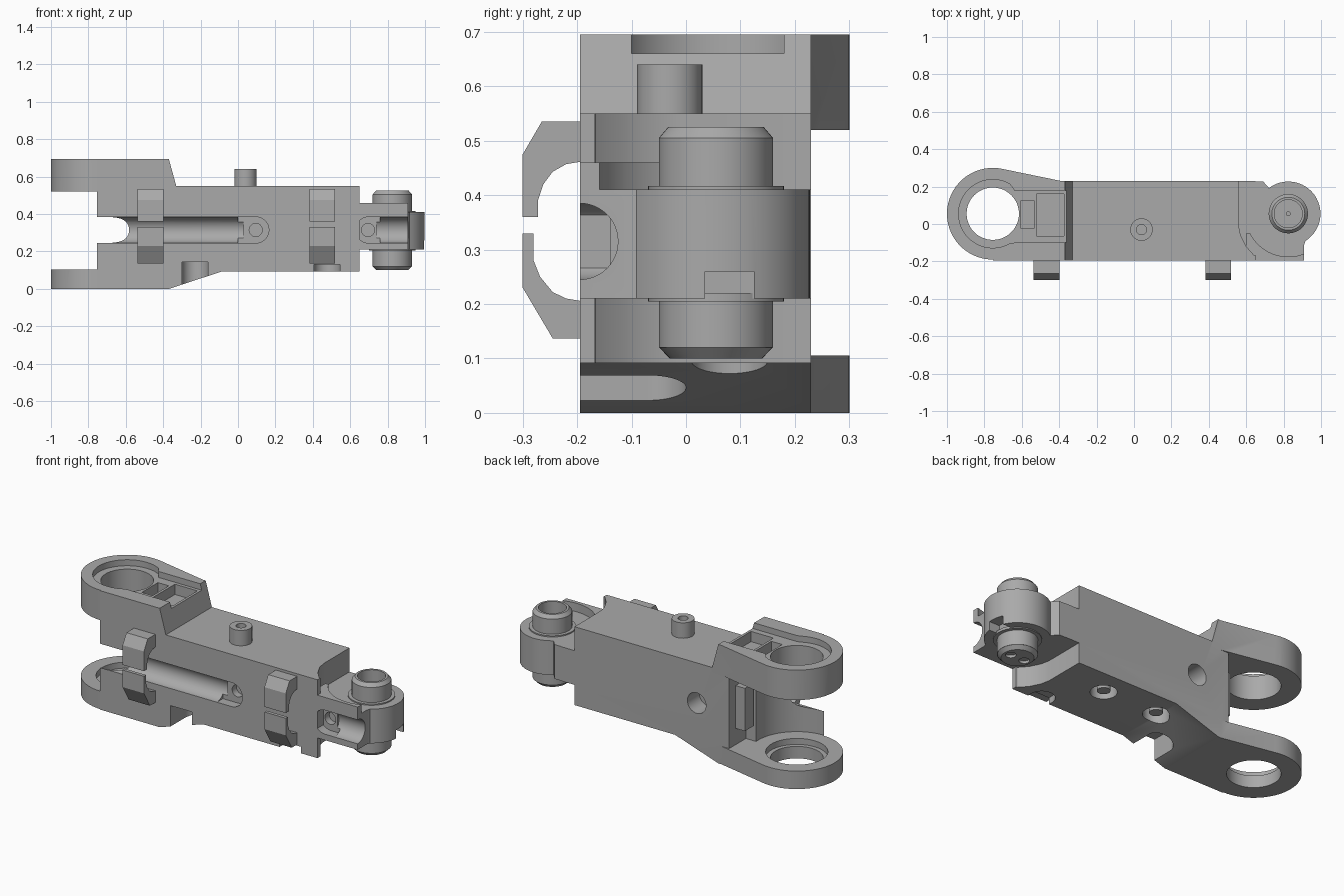
import bpy, bmesh, math

cube = bpy.data.objects.get("Cube")
if cube:
    bpy.data.objects.remove(cube)

grey = bpy.data.materials.new("plain grey")
grey.use_nodes = True
colour = (0.4, 0.4, 0.4, 1)
grey.diffuse_color = colour
grey.node_tree.nodes["Principled BSDF"].inputs["Base Color"].default_value = colour

EAR = (-0.755, 0.055)   # axis of the forked end
PIN = (0.825, 0.055)    # axis of the pin end
FRONT, BACK = -0.195, 0.23


def finish(name, bm):
    bmesh.ops.recalc_face_normals(bm, faces=bm.faces)
    mesh = bpy.data.meshes.new(name)
    bm.to_mesh(mesh)
    bm.free()
    mesh.materials.append(grey)
    ob = bpy.data.objects.new(name, mesh)
    bpy.context.collection.objects.link(ob)
    return ob


def prism(name, points, axis, lo, hi):
    """Extrude a flat outline along an axis."""
    place = {"x": lambda a, b, h: (h, a, b),
             "y": lambda a, b, h: (a, h, b),
             "z": lambda a, b, h: (a, b, h)}[axis]
    bm = bmesh.new()
    rings = [[bm.verts.new(place(a, b, h)) for a, b in points] for h in (lo, hi)]
    bm.faces.new(rings[0])
    bm.faces.new(rings[1])
    n = len(points)
    for i in range(n):
        j = (i + 1) % n
        bm.faces.new((rings[0][i], rings[0][j], rings[1][j], rings[1][i]))
    return finish(name, bm)


def arc(centre, r, start, end, n=32):
    angles = [math.radians(start + (end - start) * i / n) for i in range(n + 1)]
    return [(centre[0] + r * math.cos(t), centre[1] + r * math.sin(t)) for t in angles]


def rod(name, centre, r, axis, lo, hi, n=48):
    return prism(name, arc(centre, r, 0, 360, n)[:-1], axis, lo, hi)


def box(name, x, y, z):
    return prism(name, [(x[0], y[0]), (x[1], y[0]), (x[1], y[1]), (x[0], y[1])], "z", *z)


def lathe(name, centre, profile, n=48):
    """Turn a closed (radius, height) profile around an upright axis."""
    bm = bmesh.new()
    rings = []
    for i in range(n):
        t = 2 * math.pi * i / n
        rings.append([bm.verts.new((centre[0] + r * math.cos(t), centre[1] + r * math.sin(t), z))
                      for r, z in profile])
    m = len(profile)
    for i in range(n):
        a, b = rings[i], rings[(i + 1) % n]
        for k in range(m):
            q = (k + 1) % m
            bm.faces.new((a[k], b[k], b[q], a[q]))
    return finish(name, bm)


def combine(ob, tools, operation):
    for tool in tools:
        mod = ob.modifiers.new("combine", "BOOLEAN")
        mod.operation = operation
        mod.solver = "EXACT"
        mod.object = tool
        bpy.context.view_layer.objects.active = ob
        bpy.ops.object.modifier_apply(modifier=mod.name)
        bpy.data.objects.remove(tool)


# Main body with stepped top and sloped underside
body = prism("link_body", [(-0.755, 0), (-0.37, 0), (-0.09, 0.092), (0.65, 0.092), (0.65, 0.55),
                           (-0.33, 0.55), (-0.37, 0.695), (-0.755, 0.695)], "y", FRONT, BACK)

# Fork ears: rounded end, tapering towards the body
ear_plan = arc(EAR, 0.245, 78, 270) + [(-0.38, EAR[1] - 0.245), (-0.38, 0.228)]
ears = [prism("ear", ear_plan, "z", lo, hi) for lo, hi in ((0, 0.105), (0.52, 0.695))]
combine(body, ears, "UNION")

# Space between the ears, bores and the recess on top
cuts = [rod("cut", EAR, 0.25, "z", 0.105, 0.52, 64),
        box("cut", (-1.1, -0.44), (EAR[1] + 0.02, 0.4), (0.105, 0.52)),
        rod("cut", EAR, 0.14, "z", -0.1, 0.8),
        rod("cut", EAR, 0.165, "z", 0.07, 0.2),
        prism("cut", arc(EAR, 0.183, 60, 300) + [(-0.64, -0.1), (-0.2, -0.1), (-0.2, 0.18),
                                                 (-0.64, 0.18)], "z", 0.66, 0.8),
        box("cut", (-0.52, -0.375), (-0.065, 0.16), (0.6, 0.8)),
        box("cut", (-0.605, -0.535), (-0.025, 0.125), (0.6, 0.8))]

# Swing clearance at the pin end of both decks
sweep = [(0.56, 0.3), (0.56, -0.01), (0.57, -0.06), (0.6, -0.12), (0.64, -0.165),
         (0.7, -0.18), (1, -0.18), (1, 0.3)]
cuts += [prism("cut", sweep, "z", 0.41, 0.8), prism("cut", sweep, "z", -0.1, 0.21)]

# Long groove on the front with a rounded end
cuts += [rod("cut", (FRONT, 0.315), 0.07, "x", -0.9, 0.03),
         prism("cut", arc((0.095, 0.315), 0.07, -90, 90) + [(-0.0, 0.385), (-0.0, 0.245)],
               "y", -0.3, -0.14),
         rod("cut", (0.095, 0.315), 0.035, "y", -0.2, -0.1)]

# Notches and wells under the body, round hole in the back
for x, end, top in ((-0.23, -0.07, 0.145), (0.475, -0.17, 0.13)):
    cuts.append(prism("cut", arc((x, end), 0.07, 0, 180) + [(x - 0.07, -0.3), (x + 0.07, -0.3)],
                      "z", -0.1, top))
wells = (-0.08, 0.27)
cuts += [rod("cut", (x, 0.08), 0.07, "z", -0.1, 0.16) for x in wells]
cuts.append(rod("cut", (-0.23, 0.315), 0.06, "y", 0.12, 0.4))
combine(body, cuts, "DIFFERENCE")
parts = [body]

# Stop block inside the fork
parts.append(box("fork_stop", (-0.5, -0.43), (0.09, 0.17), (0.2, 0.45)))

# Small posts in the wells
for x in wells:
    parts.append(rod("well_post", (x, 0.08), 0.035, "z", 0.1, 0.17))

# Tongue with the round eye
tongue_plan = ([(0.5, 0.228), (0.69, 0.228)] + arc(PIN, 0.172, 127, -58) +
               [(0.91, -0.11), (0.91, FRONT), (0.5, FRONT)])
tongue = prism("tongue", tongue_plan, "z", 0.21, 0.41)
combine(tongue, [
    rod("cut", (FRONT, 0.315), 0.07, "x", 0.74, 1.1),
    prism("cut", arc((0.7, 0.315), 0.07, 90, 270) + [(0.76, 0.245), (0.76, 0.385)],
          "y", -0.3, -0.14),
    rod("cut", (0.695, 0.315), 0.035, "y", -0.2, -0.1),
    box("cut", (0.93, 1.1), (0.035, 0.125), (0.1, 0.26))], "DIFFERENCE")
parts.append(tongue)

# Raised rim along the front of the tongue
rim = box("tongue_rim", (0.6, 0.91), (FRONT, -0.05), (0.4, 0.46))
combine(rim, [rod("cut", PIN, 0.23, "z", 0.3, 0.6, 64)], "DIFFERENCE")
parts.append(rim)

# Upper and lower hollow pins with chamfered tips and collars
parts.append(lathe("upper_pin", PIN, [(0.125, 0.4), (0.125, 0.417), (0.105, 0.417), (0.105, 0.505),
                                      (0.088, 0.525), (0.075, 0.525), (0.075, 0.43), (0.01, 0.43),
                                      (0.01, 0.4)]))
lower = rod("lower_pin", PIN, 0.105, "z", 0.12, 0.22)
tip = lathe("lower_pin_tip", PIN, [(0.105, 0.121), (0.085, 0.1), (0.001, 0.1), (0.001, 0.121)])
for side in (-1, 1):
    hole = rod("cut", (PIN[0] + side * 0.045, PIN[1]), 0.028, "z", 0.05, 0.115, 24)
    combine(tip, [hole], "DIFFERENCE")
parts += [lower, tip, rod("lower_collar", PIN, 0.125, "z", 0.205, 0.22)]

# Hollow post on the top deck
parts.append(lathe("top_post", (0.04, -0.03), [(0.06, 0.54), (0.06, 0.64), (0.027, 0.64),
                                               (0.027, 0.56), (0.001, 0.56), (0.001, 0.54)]))

# Two pairs of hooked cable clips on the front
upper_hook = [(-0.19, 0.535), (-0.265, 0.535), (-0.3, 0.475), (-0.3, 0.36), (-0.272, 0.36),
              (-0.272, 0.39), (-0.262, 0.42), (-0.245, 0.443), (-0.22, 0.457), (-0.19, 0.462)]
lower_hook = [(-0.19, 0.137), (-0.245, 0.137), (-0.3, 0.23), (-0.3, 0.33), (-0.28, 0.33),
              (-0.28, 0.28), (-0.268, 0.25), (-0.245, 0.222), (-0.22, 0.21), (-0.19, 0.205)]
for label, x in (("right", -0.467), ("left", 0.45)):
    parts.append(prism(label + "_upper_clip", upper_hook, "x", x - 0.069, x + 0.069))
    parts.append(prism(label + "_lower_clip", lower_hook, "x", x - 0.069, x + 0.069))

# Smooth the curved walls, keep the edges crisp
for ob in bpy.context.view_layer.objects:
    ob.select_set(ob in parts)
bpy.context.view_layer.objects.active = body
bpy.ops.object.shade_smooth_by_angle(angle=math.radians(28))
